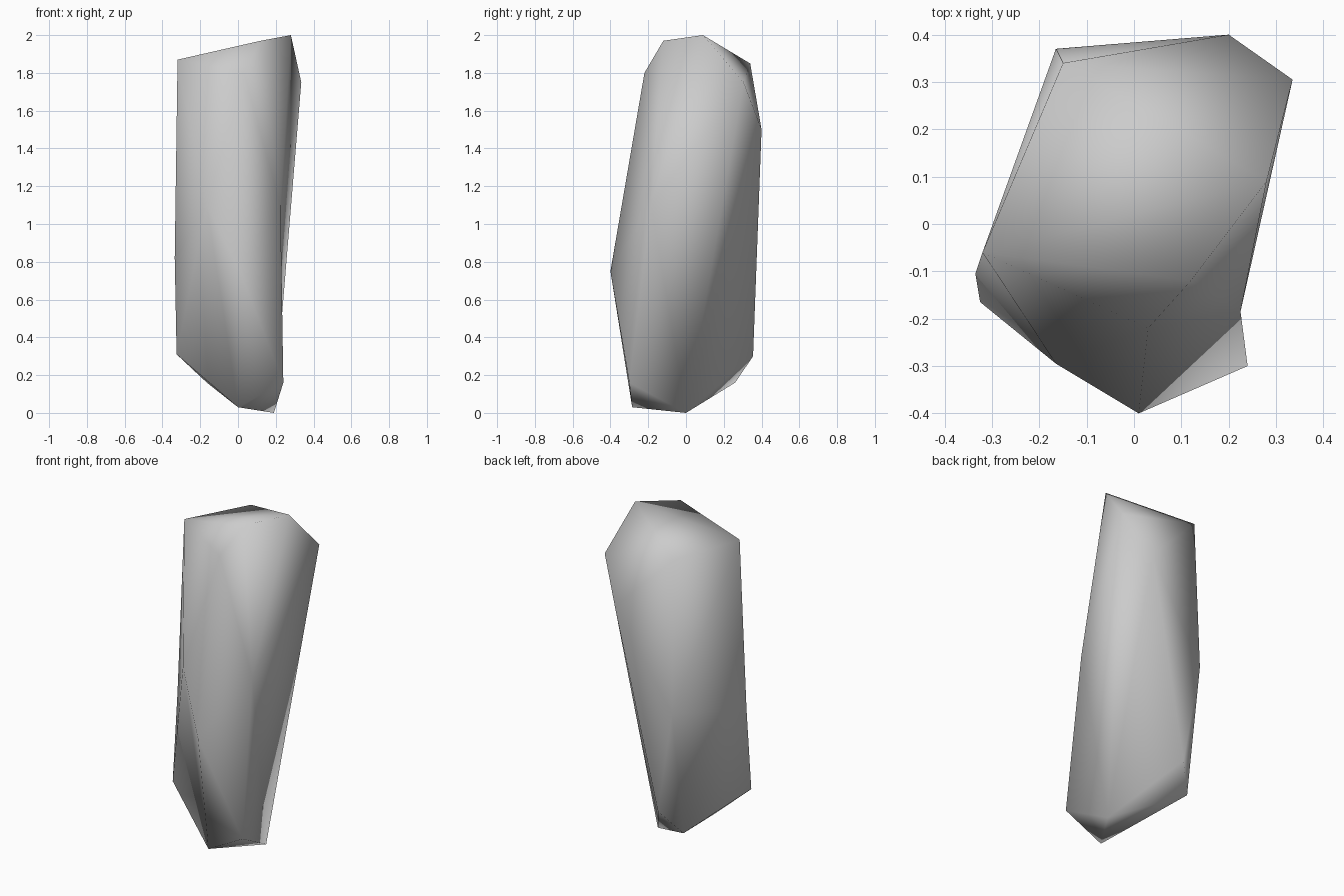
import bpy
import bmesh
from mathutils import Vector

cube = bpy.data.objects.get("Cube")
if cube:
    bpy.data.objects.remove(cube, do_unlink=True)

# Stone colour
stone = bpy.data.materials.new("stone_grey")
stone.use_nodes = True
grey = (0.6, 0.6, 0.6, 1)
stone.diffuse_color = grey
stone.node_tree.nodes["Principled BSDF"].inputs["Base Color"].default_value = grey

# Corners of the boulder, from the crown down to the foot
crown = [(.28, .09, 2), (.12, -.12, 1.97), (-.32, -.06, 1.87), (-.15, .34, 1.85),
         (.03, -.22, 1.8), (.335, .305, 1.75), (.2, .4, 1.5)]
waist = [(-.165, .37, .93), (-.335, -.105, .82), (.01, -.4, .75)]
foot = [(-.325, -.165, .31), (-.06, .355, .3), (.24, -.3, .16),
        (-.165, .26, .16), (0, -.285, .03), (.19, 0, 0)]
# Hollow corners: true place and the bulge used while wrapping the skin
hollows = [((.225, -.185, 1.1), (.11, -.06, 0)),
           ((-.165, -.295, 1.1), (-.05, -.08, 0))]

# Wrap a skin around the corners, then sink the hollows
bm = bmesh.new()
for corner in crown + waist + foot:
    bm.verts.new(corner)
sunken = []
for place, bulge in hollows:
    vert = bm.verts.new(Vector(place) + Vector(bulge))
    sunken.append((vert, Vector(place)))
bmesh.ops.convex_hull(bm, input=bm.verts[:])
for vert, place in sunken:
    vert.co = place
bmesh.ops.recalc_face_normals(bm, faces=bm.faces[:])
for face in bm.faces:
    face.smooth = True

mesh = bpy.data.meshes.new("standing_stone")
bm.to_mesh(mesh)
bm.free()
mesh.materials.append(stone)
rock = bpy.data.objects.new("standing_stone", mesh)
bpy.context.collection.objects.link(rock)
